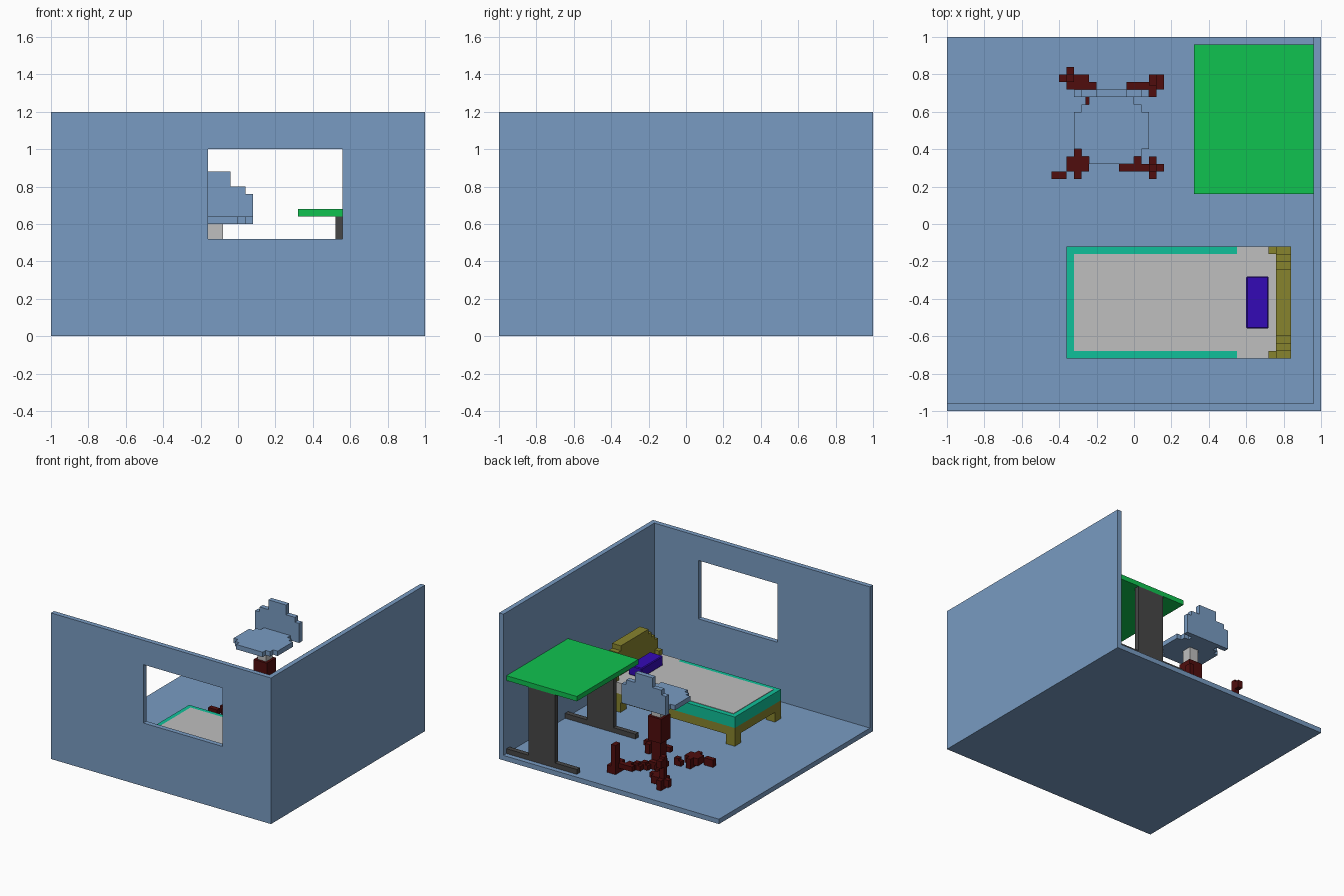
import bpy, bmesh, math

if "Cube" in bpy.data.objects:
    bpy.data.objects.remove(bpy.data.objects["Cube"])


def mat(name, r, g, b):
    m = bpy.data.materials.new(name)
    m.use_nodes = True
    m.diffuse_color = (r, g, b, 1)
    m.node_tree.nodes["Principled BSDF"].inputs["Base Color"].default_value = (r, g, b, 1)
    return m


BLUE = mat("wall blue", 0.19, 0.33, 0.54)
GREEN = mat("desk green", 0.005, 0.54, 0.08)
TEAL = mat("blanket teal", 0.005, 0.53, 0.32)
PURPLE = mat("pillow purple", 0.034, 0.003, 0.47)
OLIVE = mat("bed olive", 0.245, 0.23, 0.027)
RED = mat("chair dark red", 0.08, 0.004, 0.004)
CHARCOAL = mat("leg charcoal", 0.062, 0.062, 0.062)
GREY = mat("light grey", 0.52, 0.52, 0.52)


def finish(name, bm, material):
    me = bpy.data.meshes.new(name)
    bm.to_mesh(me)
    bm.free()
    me.materials.append(material)
    ob = bpy.data.objects.new(name, me)
    bpy.context.scene.collection.objects.link(ob)
    return ob


def boxes(name, material, *specs):
    """One object made of boxes given as (x0, x1, y0, y1, z0, z1)."""
    bm = bmesh.new()
    for x0, x1, y0, y1, z0, z1 in specs:
        vs = bmesh.ops.create_cube(bm, size=1)["verts"]
        bmesh.ops.scale(bm, vec=(x1 - x0, y1 - y0, z1 - z0), verts=vs)
        bmesh.ops.translate(bm, vec=((x0 + x1) / 2, (y0 + y1) / 2, (z0 + z1) / 2), verts=vs)
    return finish(name, bm, material)


def plate(name, material, outline, offset):
    """Extrude a closed outline of 3D points by an offset vector."""
    bm = bmesh.new()
    f = bm.faces.new([bm.verts.new(p) for p in outline])
    new = bmesh.ops.extrude_face_region(bm, geom=[f])["geom"]
    bmesh.ops.translate(bm, vec=offset, verts=[v for v in new if isinstance(v, bmesh.types.BMVert)])
    bmesh.ops.recalc_face_normals(bm, faces=bm.faces)
    return finish(name, bm, material)


def mirrored(half, centre):
    """Complete a half outline by reflecting its first coordinate."""
    return half + [(2 * centre - u, v) for u, v in reversed(half)]


# Room shell
boxes("floor", BLUE, (-1, 1, -1, 1, 0, 0.04))
boxes("side_wall", BLUE, (0.96, 1, -1, 1, 0.04, 1.2))
boxes("window_wall", BLUE,
      (-1, -0.16, -1, -0.96, 0.04, 1.2), (0.56, 0.96, -1, -0.96, 0.04, 1.2),
      (-0.16, 0.56, -1, -0.96, 0.04, 0.52), (-0.16, 0.56, -1, -0.96, 1.0, 1.2))

# Desk
boxes("desk_top", GREEN, (0.32, 0.96, 0.16, 0.96, 0.64, 0.68))
for side, y in (("front", 0.16), ("back", 0.92)):
    boxes("desk_leg_" + side, CHARCOAL, (0.52, 0.76, y, y + 0.04, 0.08, 0.64),
          (0.32, 0.96, y, y + 0.04, 0.04, 0.08))

# Bed frame with four feet
feet = [(x, x + 0.08, y, y + 0.08, 0.04, 0.12) for x in (-0.36, 0.68) for y in (-0.72, -0.2)]
boxes("bed_frame", OLIVE, (-0.36, 0.76, -0.72, -0.12, 0.12, 0.19), *feet)
boxes("headboard_posts", OLIVE,
      *[(0.72, 0.76, y, y + 0.04, 0.19, 0.32) for y in (-0.72, -0.16)])

# Stepped headboard
half = [(-0.72, 0.04), (-0.72, 0.40), (-0.68, 0.40), (-0.68, 0.44), (-0.64, 0.44),
        (-0.64, 0.48), (-0.60, 0.48), (-0.60, 0.52)]
plate("headboard", OLIVE, [(0.76, y, z) for y, z in mirrored(half, -0.42)], (0.08, 0, 0))

# Bedding
boxes("mattress", GREY, (0.55, 0.76, -0.72, -0.12, 0.19, 0.28))
boxes("blanket", TEAL, (-0.36, 0.55, -0.72, -0.12, 0.19, 0.28))
boxes("sheet", GREY, (-0.32, 0.55, -0.68, -0.16, 0.278, 0.284))
pillow = boxes("pillow", PURPLE, (0.60, 0.72, -0.56, -0.28, 0.28, 0.36))
bev = pillow.modifiers.new("soft edges", "BEVEL")
bev.width = 0.006

# Chair seat and stepped backrest
half = [(-0.24, 0.32), (-0.24, 0.36), (-0.28, 0.36), (-0.28, 0.40), (-0.32, 0.40), (-0.32, 0.60),
        (-0.28, 0.60), (-0.28, 0.64), (-0.24, 0.64), (-0.24, 0.68)]
plate("chair_seat", BLUE, [(x, y, 0.60) for x, y in mirrored(half, -0.12)], (0, 0, 0.04))
half = [(-0.32, 0.60), (-0.32, 0.76), (-0.28, 0.76), (-0.28, 0.80), (-0.20, 0.80), (-0.20, 0.88)]
plate("chair_back", BLUE, [(x, 0.68, z) for x, z in mirrored(half, -0.12)], (0, 0.04, 0))

# Chair column
boxes("chair_piston", GREY, (-0.16, -0.08, 0.48, 0.56, 0.48, 0.60))
boxes("chair_column", RED, (-0.18, -0.06, 0.46, 0.58, 0.28, 0.48),
      (-0.16, -0.08, 0.48, 0.56, 0.08, 0.28))

# Chair arms made of blocks that step outward from the hub
U = 0.04
for name, ex, ey in (("back_right", -0.26, 0.70), ("back_left", 0.02, 0.70),
                     ("front_left", 0.02, 0.34), ("front_right", -0.28, 0.36)):
    cells = []
    for i in range(1, 5):
        t = i / 4
        x = round((-0.12 + (ex + 0.12) * t) / U - 0.5) * U
        y = round((0.52 + (ey - 0.52) * t) / U - 0.5) * U
        cells.append((x, x + U, y, y + U, 0.08, 0.12))
        cells.append((x - U / 2, x + U, y, y + U, 0.06, 0.10))
    boxes("chair_arm_" + name, RED, *cells)

# Blocky casters at the ends of the arms
boxes("caster_back_right", RED, (-0.36, -0.32, 0.72, 0.84, 0.04, 0.12),
      (-0.40, -0.24, 0.76, 0.80, 0.06, 0.12), (-0.32, -0.20, 0.72, 0.76, 0.08, 0.12),
      (-0.36, -0.32, 0.76, 0.80, 0.12, 0.30), (-0.36, -0.32, 0.76, 0.84, 0.22, 0.28))
boxes("caster_back_left", RED, (-0.04, 0.12, 0.72, 0.76, 0.08, 0.12),
      (0.08, 0.16, 0.72, 0.80, 0.04, 0.10), (0.08, 0.12, 0.68, 0.72, 0.04, 0.12),
      (0.08, 0.12, 0.74, 0.80, 0.10, 0.28))
boxes("caster_front_left", RED, (-0.08, 0.16, 0.28, 0.32, 0.08, 0.12),
      (0.08, 0.12, 0.24, 0.36, 0.04, 0.12), (0.08, 0.12, 0.28, 0.32, 0.12, 0.20))
boxes("caster_front_right", RED, (-0.44, -0.36, 0.24, 0.28, 0.04, 0.10),
      (-0.32, -0.28, 0.24, 0.40, 0.04, 0.12), (-0.36, -0.24, 0.28, 0.36, 0.06, 0.12))
